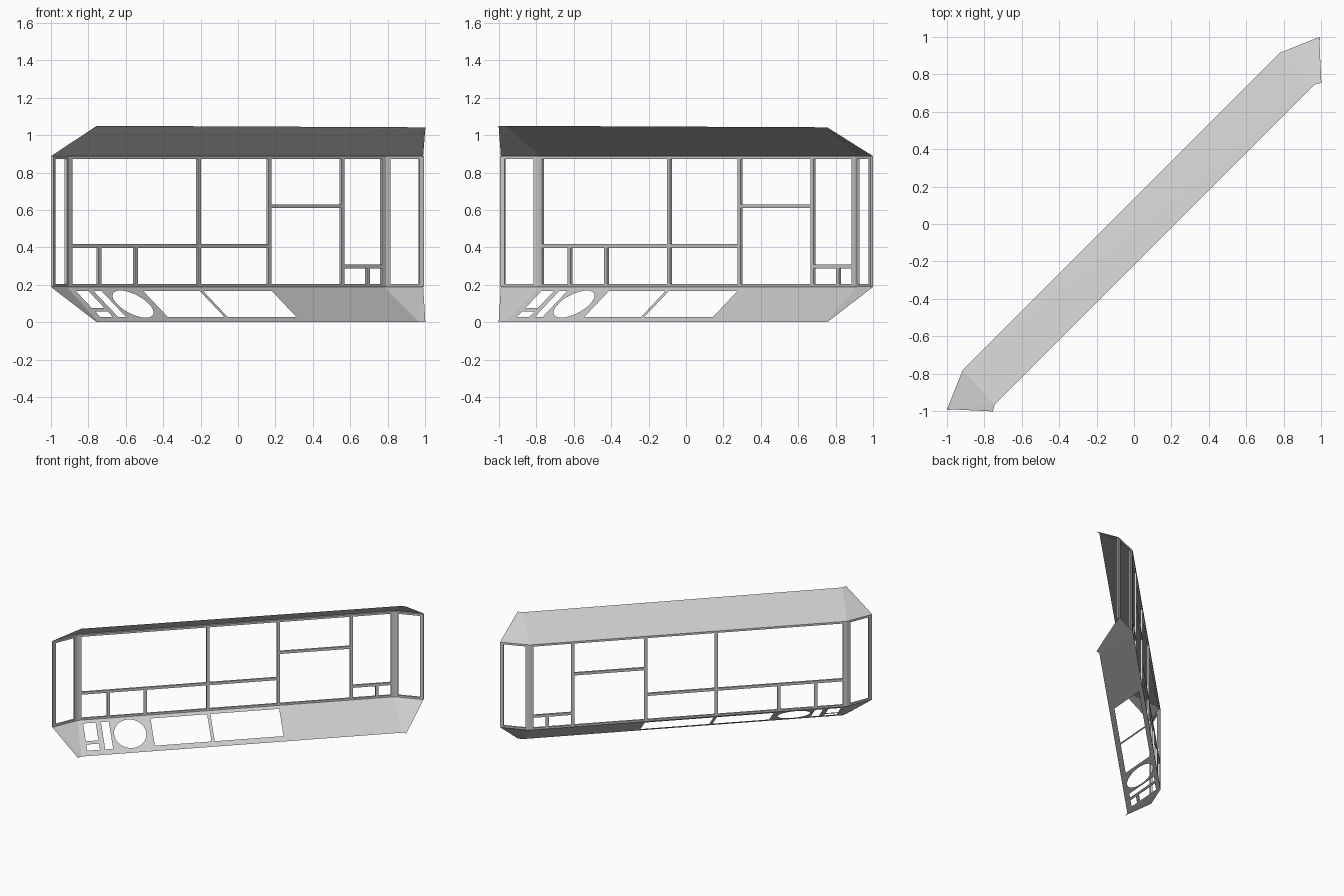
import bpy, bmesh, math
from mathutils import Matrix, Vector

cube = bpy.data.objects.get("Cube")
if cube:
    bpy.data.objects.remove(cube)

grey = bpy.data.materials.new("light_grey")
grey.use_nodes = True
COLOUR = (0.6, 0.6, 0.6, 1)
grey.diffuse_color = COLOUR
grey.node_tree.nodes["Principled BSDF"].inputs["Base Color"].default_value = COLOUR

# The shell runs along the diagonal: local x is length, local +y is outward
TURN = Matrix.Rotation(math.radians(45), 4, 'Z')
SILL, HEAD = 0.188, 0.888


def finish(name, bm, depth=0):
    mesh = bpy.data.meshes.new(name)
    bm.transform(TURN)
    bm.to_mesh(mesh)
    bm.free()
    mesh.materials.append(grey)
    obj = bpy.data.objects.new(name, mesh)
    bpy.context.collection.objects.link(obj)
    if depth:
        mod = obj.modifiers.new("thickness", 'SOLIDIFY')
        mod.thickness, mod.offset = depth, 0
    return obj


def rect(u0, u1, v0, v1):
    return [(u0, v0), (u1, v0), (u1, v1), (u0, v1)]


def sheet(name, loops, origin, u_axis, v_axis, depth=0):
    """Flat panel: the first loop is the outline, the others are openings."""
    o, u, v = Vector(origin), Vector(u_axis).normalized(), Vector(v_axis).normalized()
    bm = bmesh.new()
    for loop in loops:
        vs = [bm.verts.new(o + u * p + v * q) for p, q in loop]
        for i, vert in enumerate(vs):
            bm.edges.new((vs[i - 1], vert))
    normal = u.cross(v)
    bmesh.ops.triangle_fill(bm, use_beauty=True, edges=bm.edges[:], normal=normal)
    bm.normal_update()
    for f in bm.faces:
        if f.normal.dot(normal) < 0:
            f.normal_flip()
    return finish(name, bm, depth)


def facet(name, points):
    bm = bmesh.new()
    bm.faces.new([bm.verts.new(p) for p in points])
    bmesh.ops.triangulate(bm, faces=bm.faces[:])
    return finish(name, bm)


# Main window frame, with panes left between its bars
W, H = 0.012, 0.0105
LEFT, RIGHT, LOW, TOP = -1.17, 1.17, 0.203, 0.872
POST_1, POST_2, POST_3 = -0.212, 0.321, 0.873
RAIL_LEFT, RAIL_MID, RAIL_RIGHT = 0.407, 0.62, 0.297
SMALL_1, SMALL_2, SMALL_3 = -0.964, -0.687, 1.066
panes = [
    rect(LEFT, POST_1 - W, RAIL_LEFT + H, TOP),
    rect(POST_1 + W, POST_2 - W, RAIL_LEFT + H, TOP),
    rect(LEFT, SMALL_1 - W, LOW, RAIL_LEFT - H),
    rect(SMALL_1 + W, SMALL_2 - W, LOW, RAIL_LEFT - H),
    rect(SMALL_2 + W, POST_1 - W, LOW, RAIL_LEFT - H),
    rect(POST_1 + W, POST_2 - W, LOW, RAIL_LEFT - H),
    rect(POST_2 + W, POST_3 - W, RAIL_MID + H, TOP),
    rect(POST_2 + W, POST_3 - W, LOW, RAIL_MID - H),
    rect(POST_3 + W, RIGHT, RAIL_RIGHT + H, TOP),
    rect(POST_3 + W, SMALL_3 - W, LOW, RAIL_RIGHT - H),
    rect(SMALL_3 + W, RIGHT, LOW, RAIL_RIGHT - H),
]
sheet("window_frame", [rect(-1.2, 1.2, SILL, HEAD)] + panes,
      (0, 0.087, 0), (1, 0, 0), (0, 0, 1), 0.015)

# Lower panel with its openings; v runs down the slope from the sill
FRONT, RIM = 0.095, -0.156
slope = Vector((0, RIM - FRONT, -SILL))
S = slope.length
V0, V1 = 0.118 * S, 0.855 * S
circle = [(-0.82 + 0.121 * math.cos(t * math.tau / 48), S * 0.485 + 0.121 * math.sin(t * math.tau / 48))
          for t in range(48)]
openings = [
    rect(-0.65, -0.222, V0, V1),
    rect(-0.197, 0.323, V0, V1),
    circle,
    rect(-1.025, -0.965, V0, V1),
    rect(-1.16, -1.065, V0, 0.6 * S),
    rect(-1.16, -1.065, 0.69 * S, V1),
]
outline = [(-1.2, 0), (1.2, 0), (1.21, S), (-1.21, S)]
sheet("lower_panel", [outline] + openings, (0, FRONT, SILL), (1, 0, 0), slope)

# Sloping roof, a touch lower at its right end
roof_z = {-1: 1.05, 1: 1.042}
facet("roof_panel", [(-1.2, FRONT, HEAD), (-1.21, RIM, roof_z[-1]),
                     (1.21, RIM, roof_z[1]), (1.2, FRONT, HEAD)])

# Angled ends: side window, roof corner and lower corner
for side, label in ((-1, "right"), (1, "left")):
    corner, end = Vector((side * 1.2, FRONT, 0)), Vector((side * 1.407, 0.007, 0))
    run = end - corner
    inset = run.cross(Vector((0, 0, 1))).normalized() * 0.0075 * side
    n = run.length
    sheet(f"{label}_side_window", [rect(0, n, SILL, HEAD), rect(0.032, n - 0.028, LOW, TOP)],
          corner + inset, run, (0, 0, 1), 0.015)
    for part, z_in, z_rim in (("roof", HEAD, roof_z[side]), ("lower", SILL, 0)):
        pts = [(side * 1.2, FRONT, z_in), (side * 1.407, 0.007, z_in),
               (side * 1.242, -0.175, z_rim), (side * 1.21, RIM, z_rim)]
        if (side < 0) == (part == "roof"):
            pts.reverse()
        facet(f"{label}_{part}_corner", pts)
